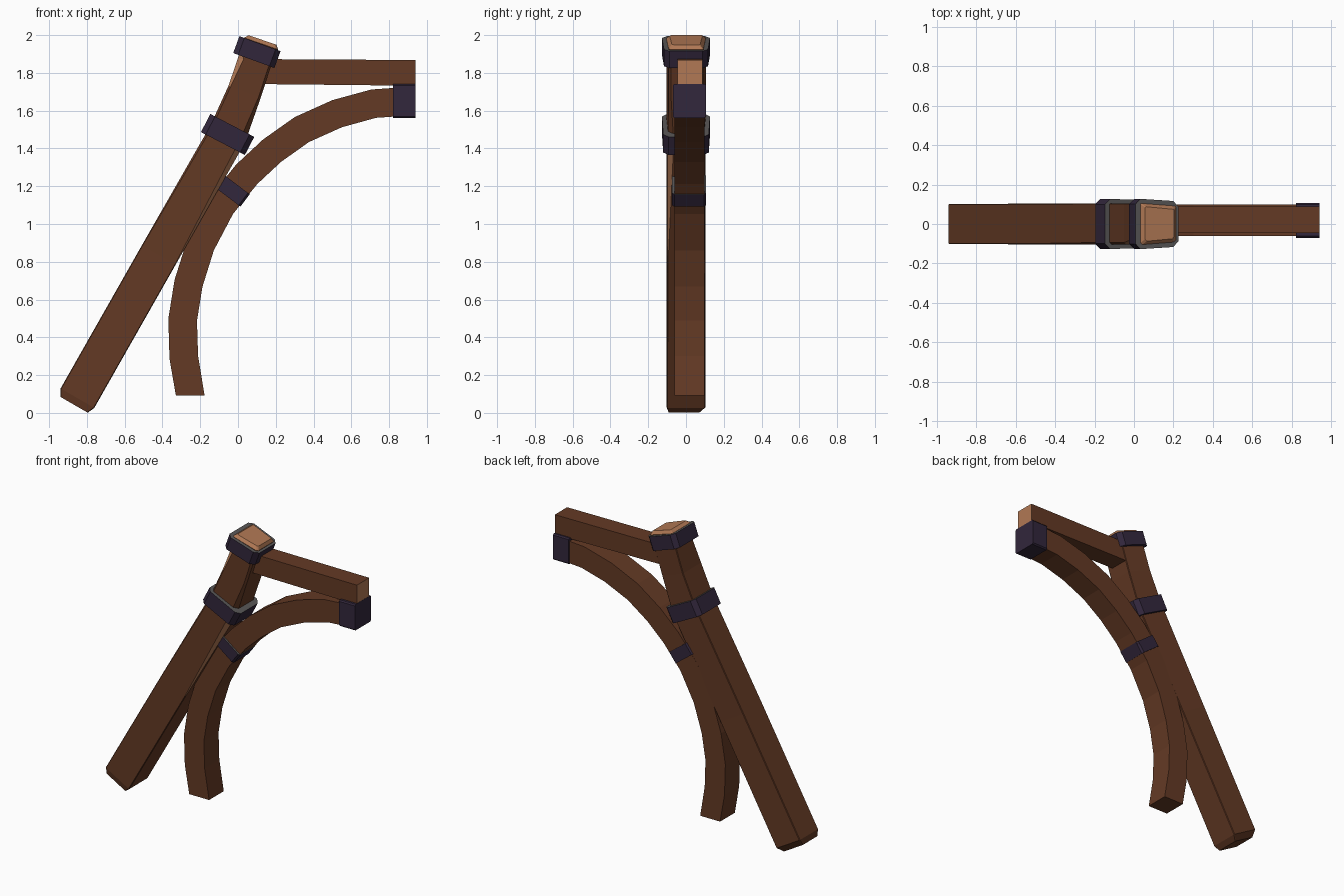
import bpy, bmesh, math
from mathutils import Vector

if "Cube" in bpy.data.objects:
    bpy.data.objects.remove(bpy.data.objects["Cube"])


def material(name, rgb):
    m = bpy.data.materials.new(name)
    m.diffuse_color = (*rgb, 1)
    m.use_nodes = True
    m.node_tree.nodes["Principled BSDF"].inputs["Base Color"].default_value = m.diffuse_color
    return m


WOOD = material("brown wood", (0.127, 0.042, 0.018))
CUT = material("pale cut wood", (0.44, 0.19, 0.09))
IRON = material("dark iron", (0.032, 0.020, 0.045))
RIM = material("grey rim", (0.10, 0.095, 0.095))


def section(x, z, tilt, hw, hd, y=0.0, chamfer=(0, 0, 0, 0), taper=0.0):
    """Cross-section across an axis leaning `tilt` degrees to +x.
    Corners run front-left, front-right, back-right, back-left."""
    a = math.radians(tilt)
    u = Vector((math.cos(a), 0, -math.sin(a)))
    v = Vector((0, 1, 0))
    c = Vector((x, y, z))
    corners = [(-hw, -hd), (hw, -hd + taper), (hw, hd - taper), (-hw, hd)]
    pts = []
    for i, k in enumerate(chamfer):
        p = Vector(corners[i])
        if k == 0:
            pts.append(p)
        else:
            for q in (corners[i - 1], corners[(i + 1) % 4]):
                pts.append(p + (Vector(q) - p).normalized() * k)
    return [c + u * p.x + v * p.y for p in pts]


def loft(name, sections, mats, side_rule=None, start=0, end=0):
    """Skin the sections; side_rule(segment, side) picks a material slot."""
    bm = bmesh.new()
    rings = [[bm.verts.new(p) for p in s] for s in sections]
    n = len(rings[0])
    for s in range(len(rings) - 1):
        for i in range(n):
            j = (i + 1) % n
            f = bm.faces.new((rings[s][i], rings[s][j], rings[s + 1][j], rings[s + 1][i]))
            f.material_index = side_rule(s, i) if side_rule else 0
    bm.faces.new(rings[0][::-1]).material_index = start
    bm.faces.new(rings[-1]).material_index = end
    bmesh.ops.recalc_face_normals(bm, faces=bm.faces)
    me = bpy.data.meshes.new(name)
    bm.to_mesh(me)
    bm.free()
    for m in mats:
        me.materials.append(m)
    ob = bpy.data.objects.new(name, me)
    bpy.context.collection.objects.link(ob)
    return ob


# Leaning post, bent at the middle collar, with worn pale edges
e = 0.004
post = [
    section(-0.868, 0.043, 30, 0.084, 0.082, -0.01, (e, e, e, e)),
    section(-0.850, 0.078, 30, 0.103, 0.102, 0.0, (e, e, e, e)),
    section(-0.420, 0.835, 30, 0.103, 0.103, 0.0, (e, e, e, e), 0.004),
    section(-0.055, 1.475, 26, 0.102, 0.105, 0.0, (0.012, 0.03, e, e), 0.01),
    section(0.035, 1.70, 21, 0.091, 0.105, 0.0, (0.012, 0.012, e, e), 0.014),
    section(0.085, 1.85, 20, 0.090, 0.105, 0.0, (0.03, 0.012, e, e), 0.014),
    section(0.122, 1.955, 19, 0.095, 0.105, 0.0, (0.01, 0.01, e, e), 0.014),
    section(0.130, 1.974, 19, 0.078, 0.088, 0.0, (0.01, 0.01, e, e), 0.014),
]


def worn(seg, side):
    pale = (side == 2 and seg == 2) or (side == 0 and seg in (4, 5)) or seg == 6
    return 1 if pale else 0


loft("leaning_post", post, [WOOD, CUT], worn, end=1)

# Horizontal arm with a pale sawn end
loft("arm_beam", [section(0.10, 1.807, 90, 0.066, 0.067, 0.021),
                  section(0.94, 1.800, 90, 0.068, 0.067, 0.021)],
     [WOOD, CUT], end=1)

# Curved brace
path = [(-0.253, 0.093), (-0.287, 0.294), (-0.293, 0.493), (-0.262, 0.686),
        (-0.198, 0.89), (-0.09, 1.095), (0.047, 1.264), (0.18, 1.388),
        (0.338, 1.50), (0.525, 1.584), (0.718, 1.637), (0.93, 1.652)]
brace = []
for i, (x, z) in enumerate(path):
    x0, z0 = path[max(i - 1, 0)]
    x1, z1 = path[min(i + 1, len(path) - 1)]
    tilt = math.degrees(math.atan2(x1 - x0, z1 - z0))
    if i == 0:
        tilt = 0
    brace.append(section(x, z, tilt, 0.076, 0.080, 0.018))
loft("curved_brace", brace, [WOOD])


# Iron collars with a grey upper rim
def collar(name, x, z, tilt, length, hw, hd, y=0.0, ch=0.028, taper=0.0, end=1):
    a = math.radians(tilt)
    dx, dz = math.sin(a) * length / 2, math.cos(a) * length / 2
    c = (ch,) * 4
    loft(name, [section(x - dx, z - dz, tilt, hw, hd, y, c, taper),
                section(x + dx, z + dz, tilt, hw, hd, y, c, taper)],
         [IRON, RIM], end=end)


collar("top_collar", 0.100, 1.910, 20, 0.095, 0.116, 0.129, taper=0.014)
collar("middle_collar", -0.055, 1.474, 27.5, 0.108, 0.131, 0.128, taper=0.008)
collar("brace_collar", -0.032, 1.177, 37, 0.082, 0.087, 0.090, 0.016, ch=0.012)
collar("arm_end_collar", 0.881, 1.652, 90, 0.120, 0.090, 0.088, 0.018, ch=0.008, end=0)
